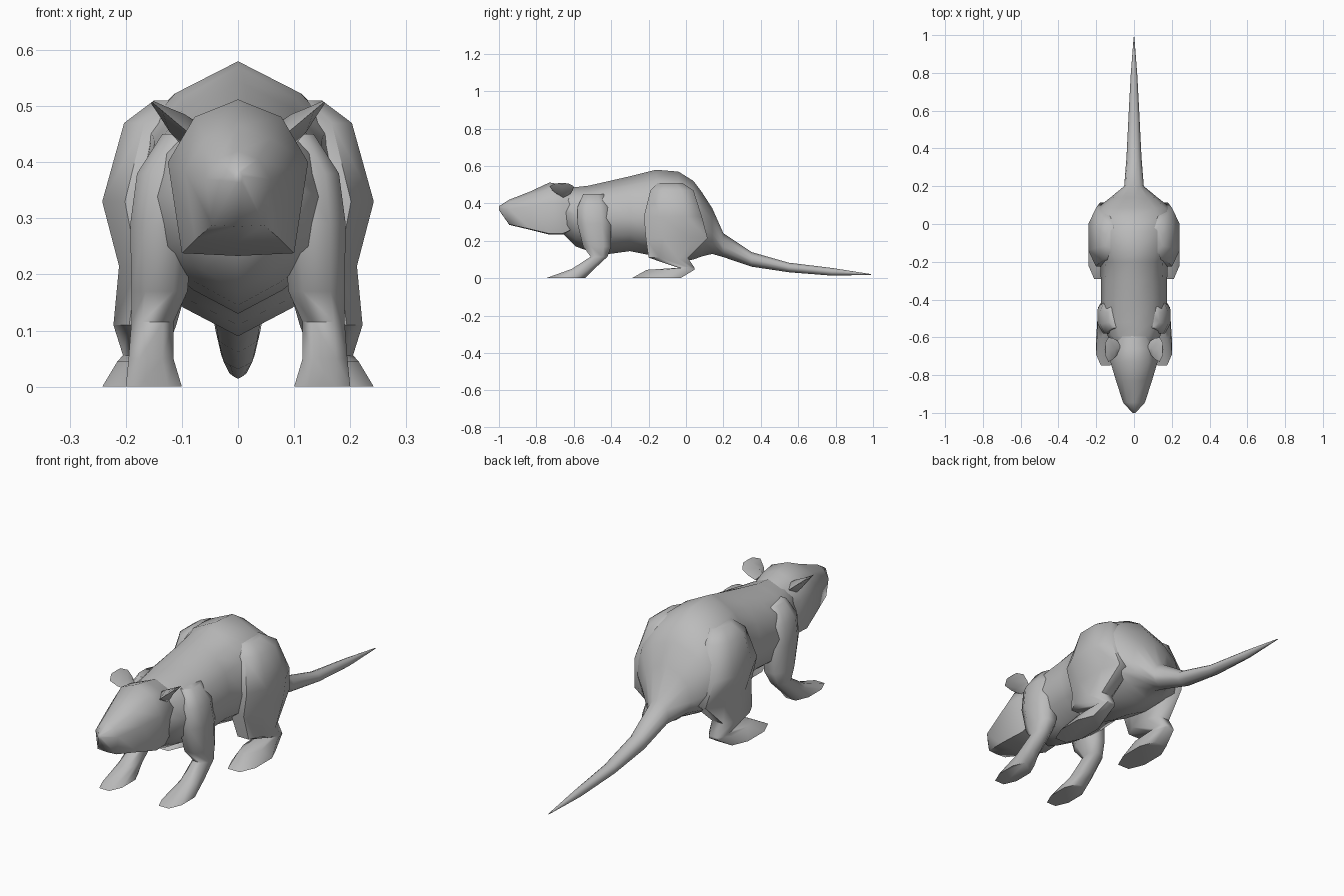
import bpy, bmesh, math

if "Cube" in bpy.data.objects:
    bpy.data.objects.remove(bpy.data.objects["Cube"])

fur = bpy.data.materials.new("grey_fur")
fur.diffuse_color = (0.5, 0.5, 0.5, 1)
fur.use_nodes = True
fur.node_tree.nodes["Principled BSDF"].inputs["Base Color"].default_value = fur.diffuse_color


def loft(name, rings, angle=60):
    """Skin a list of equally sized point rings and cap both ends."""
    bm = bmesh.new()
    vs = [[bm.verts.new(p) for p in r] for r in rings]
    n = len(vs[0])
    for a, b in zip(vs, vs[1:]):
        for i in range(n):
            j = (i + 1) % n
            bm.faces.new((a[i], a[j], b[j], b[i]))
    bm.faces.new(vs[0])
    bm.faces.new(vs[-1])
    bmesh.ops.recalc_face_normals(bm, faces=bm.faces[:])
    me = bpy.data.meshes.new(name)
    bm.to_mesh(me)
    bm.free()
    ob = bpy.data.objects.new(name, me)
    bpy.context.collection.objects.link(ob)
    me.materials.append(fur)
    bpy.ops.object.select_all(action='DESELECT')
    ob.select_set(True)
    bpy.context.view_layer.objects.active = ob
    bpy.ops.object.shade_smooth_by_angle(angle=math.radians(angle))
    return ob


def section(half, y, top, bottom, w, mid):
    """Mirrored cross-section from a unit half-outline, top to bottom."""
    pts = [(u * w, y, mid + v * ((top - mid) if v > 0 else (mid - bottom))) for u, v in half]
    return pts + [(-x, yy, z) for x, yy, z in reversed(pts[1:-1])]


def pad(side, z, x0, x1, y0, y1):
    """Eight-sided level ring filling the given box."""
    unit = [(-1, -.45), (-.5, -1), (.5, -1), (1, -.45), (1, .45), (.5, 1), (-.5, 1), (-1, .45)]
    return [(side * ((x0 + x1) / 2 + u * (x1 - x0) / 2), (y0 + y1) / 2 + v * (y1 - y0) / 2, z)
            for u, v in unit]


# Body running on into the tail: y, top, bottom, half width, widest height
BODY = [(0, 1), (.56, .78), (.85, .52), (1, 0), (.85, -.5), (.45, -.78), (0, -1)]
body = [(-.67, .47, .25, .09, .36), (-.59, .487, .17, .14, .34), (-.52, .495, .145, .165, .33),
        (-.41, .52, .13, .175, .32), (-.3, .545, .145, .175, .32), (-.2, .57, .125, .18, .32),
        (-.16, .58, .11, .20, .32), (-.04, .57, .09, .215, .32), (.04, .52, .1, .215, .31),
        (.085, .46, .117, .195, .28), (.14, .375, .13, .125, .24), (.2, .24, .113, .052, .17),
        (.35, .14, .062, .04, .1), (.55, .083, .032, .03, .057), (.78, .055, .014, .018, .034),
        (.99, .022, .018, .002, .02)]
loft("body_and_tail", [section(BODY, *r) for r in body])

# Head with a flat jaw
HEAD = [(0, 1), (.62, .72), (1, 0), (.8, -1), (0, -1.03)]
head = [(-1, .385, .365, .008, .375), (-.945, .42, .288, .058, .37), (-.83, .465, .262, .095, .385),
        (-.73, .512, .238, .125, .4), (-.66, .5, .238, .12, .4), (-.59, .485, .27, .1, .39)]
loft("head", [section(HEAD, *r) for r in head])

# Level rings: z, x0, x1, y0, y1
front = [(.45, .08, .135, -.55, -.44), (.38, .08, .18, -.58, -.41), (.29, .08, .192, -.58, -.4),
         (.17, .09, .19, -.55, -.4), (.115, .115, .19, -.51, -.42), (.05, .115, .195, -.61, -.49),
         (0, .1, .2, -.75, -.54)]
rear = [(.51, .06, .15, -.15, -.02), (.47, .06, .203, -.19, .04), (.33, .08, .242, -.225, .085),
        (.215, .08, .212, -.215, .115), (.11, .11, .222, -.2, .01), (.056, .13, .205, -.04, .045),
        (.045, .125, .215, -.21, .045), (0, .12, .242, -.29, -.03)]
# Ear paddle: distance out, y0, y1, half thickness
ear = [(0, -.69, -.62, .024), (.35, -.715, -.605, .02), (.75, -.73, -.6, .009), (1, -.695, -.63, .003)]

for side, tag in ((1, "left"), (-1, "right")):
    loft("front_leg_" + tag, [pad(side, *r) for r in front])
    loft("rear_leg_" + tag, [pad(side, *r) for r in rear])
    rings = []
    for t, y0, y1, h in ear:
        x, z, ym = .085 + .068 * t, .45 + .057 * t, (y0 + y1) / 2
        rings.append([(side * x, y0, z), (side * (x - h * .65), ym, z + h * .8),
                      (side * x, y1, z), (side * (x + h * .65), ym, z - h * .8)])
    loft("ear_" + tag, rings)
